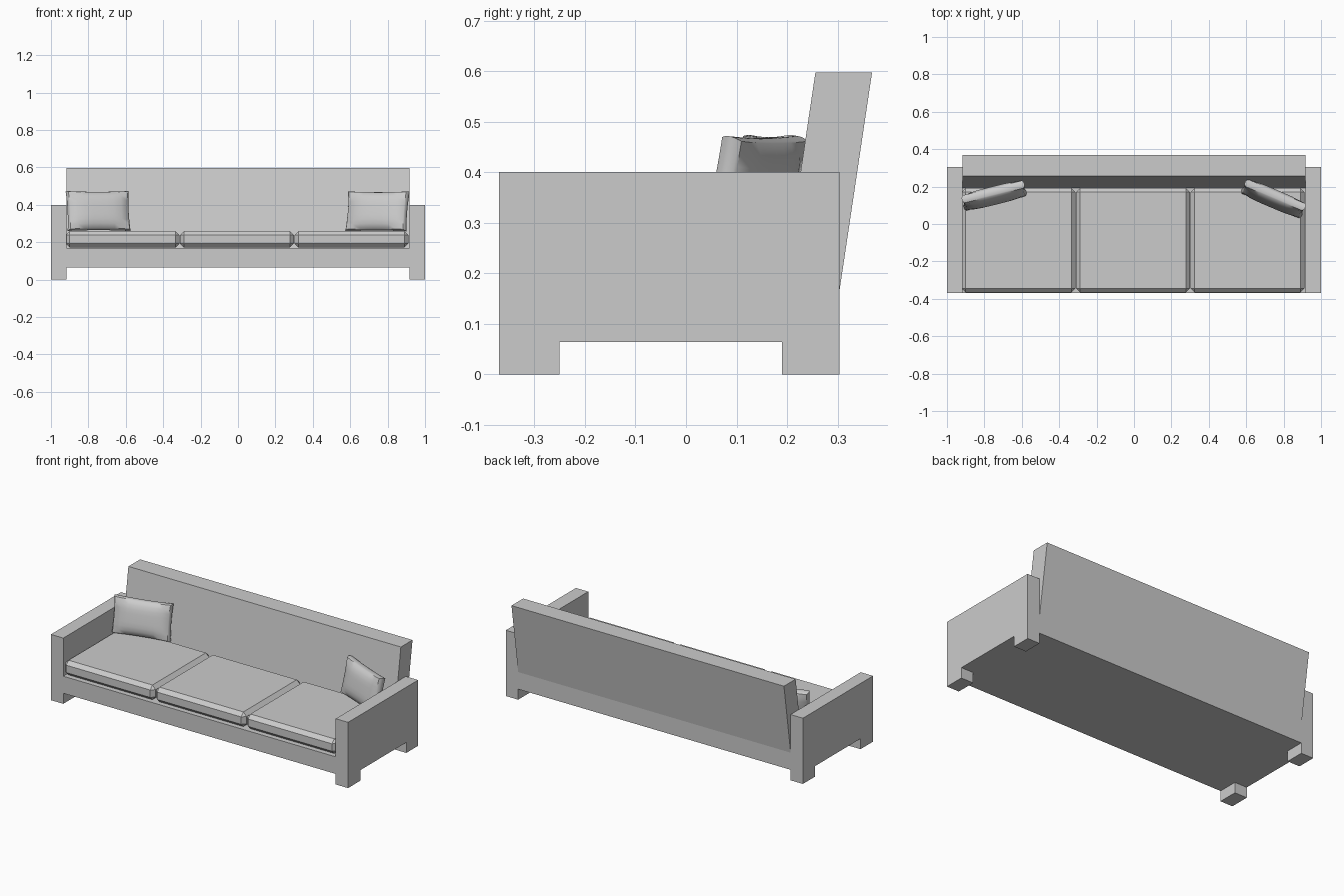
import bpy, bmesh
from math import radians
from mathutils import Matrix, Vector

if "Cube" in bpy.data.objects:
    bpy.data.objects.remove(bpy.data.objects["Cube"])


def finish(name, bm):
    bmesh.ops.recalc_face_normals(bm, faces=bm.faces)
    me = bpy.data.meshes.new(name)
    bm.to_mesh(me)
    bm.free()
    ob = bpy.data.objects.new(name, me)
    bpy.context.collection.objects.link(ob)
    return ob


def extrude_x(name, profile, x0, x1):
    """Extrude a (y, z) profile along x."""
    bm = bmesh.new()
    face = bm.faces.new([bm.verts.new((x0, y, z)) for y, z in profile])
    ext = bmesh.ops.extrude_face_region(bm, geom=[face])
    verts = [g for g in ext["geom"] if isinstance(g, bmesh.types.BMVert)]
    bmesh.ops.translate(bm, verts=verts, vec=(x1 - x0, 0, 0))
    return finish(name, bm)


def cushion(name, x0, x1):
    """Box with chamfered edges."""
    lo, hi = Vector((x0, -0.366, 0.171)), Vector((x1, 0.192, 0.26))
    bm = bmesh.new()
    bmesh.ops.create_cube(bm, size=1, matrix=Matrix.Translation((lo + hi) / 2)
                          @ Matrix.Diagonal((*(hi - lo), 1)))
    bmesh.ops.bevel(bm, geom=bm.edges[:], offset=0.022, segments=1, affect='EDGES')
    return finish(name, bm)


def pillow(name, width, loc, turn):
    """Stuffed pillow: thin rim, bulging faces, slightly pinched sides."""
    bm = bmesh.new()
    bmesh.ops.create_cube(bm, size=2)
    bmesh.ops.subdivide_edges(bm, edges=bm.edges[:], cuts=7, use_grid_fill=True)
    for v in bm.verts:
        u, d, w = v.co
        bulge = (1 - u ** 4) * (1 - w ** 4)
        rim = 1 - 0.05 * d * d
        half = 0.021 + 0.020 * bulge
        v.co = (u * rim * width / 2 * (1 - 0.03 * (1 - w * w)),
                d * half,
                w * rim * 0.108 * (1 - 0.04 * (1 - u * u)))
    ob = finish(name, bm)
    ob.location = loc
    ob.rotation_euler = (radians(-12), 0, radians(turn))
    for p in ob.data.polygons:
        p.use_smooth = True
    bpy.context.view_layer.objects.active = ob
    ob.select_set(True)
    bpy.ops.object.shade_smooth_by_angle(angle=radians(40))
    ob.select_set(False)
    return ob


# Arms, with the legs left by a notch underneath
arm = [(-0.37, 0), (-0.25, 0), (-0.25, 0.064), (0.19, 0.064), (0.19, 0),
       (0.304, 0), (0.304, 0.4), (-0.37, 0.4)]
extrude_x("left_arm", arm, -1.0, -0.917)
extrude_x("right_arm", arm, 0.917, 1.0)

# Base and sloped backrest
extrude_x("base", [(-0.37, 0.064), (0.304, 0.064), (0.304, 0.168), (-0.37, 0.168)],
          -0.917, 0.917)
extrude_x("backrest", [(0.192, 0.168), (0.304, 0.168), (0.368, 0.597), (0.256, 0.597)],
          -0.917, 0.917)

# Three seat cushions
for i, label in enumerate(("left", "middle", "right")):
    x = -0.922 + i * 0.612
    cushion(label + "_seat_cushion", x, x + 0.609)

# Two throw pillows leaning in the corners
pillow("left_pillow", 0.345, (-0.748, 0.152, 0.367), 14)
pillow("right_pillow", 0.35, (0.746, 0.136, 0.365), -23)
